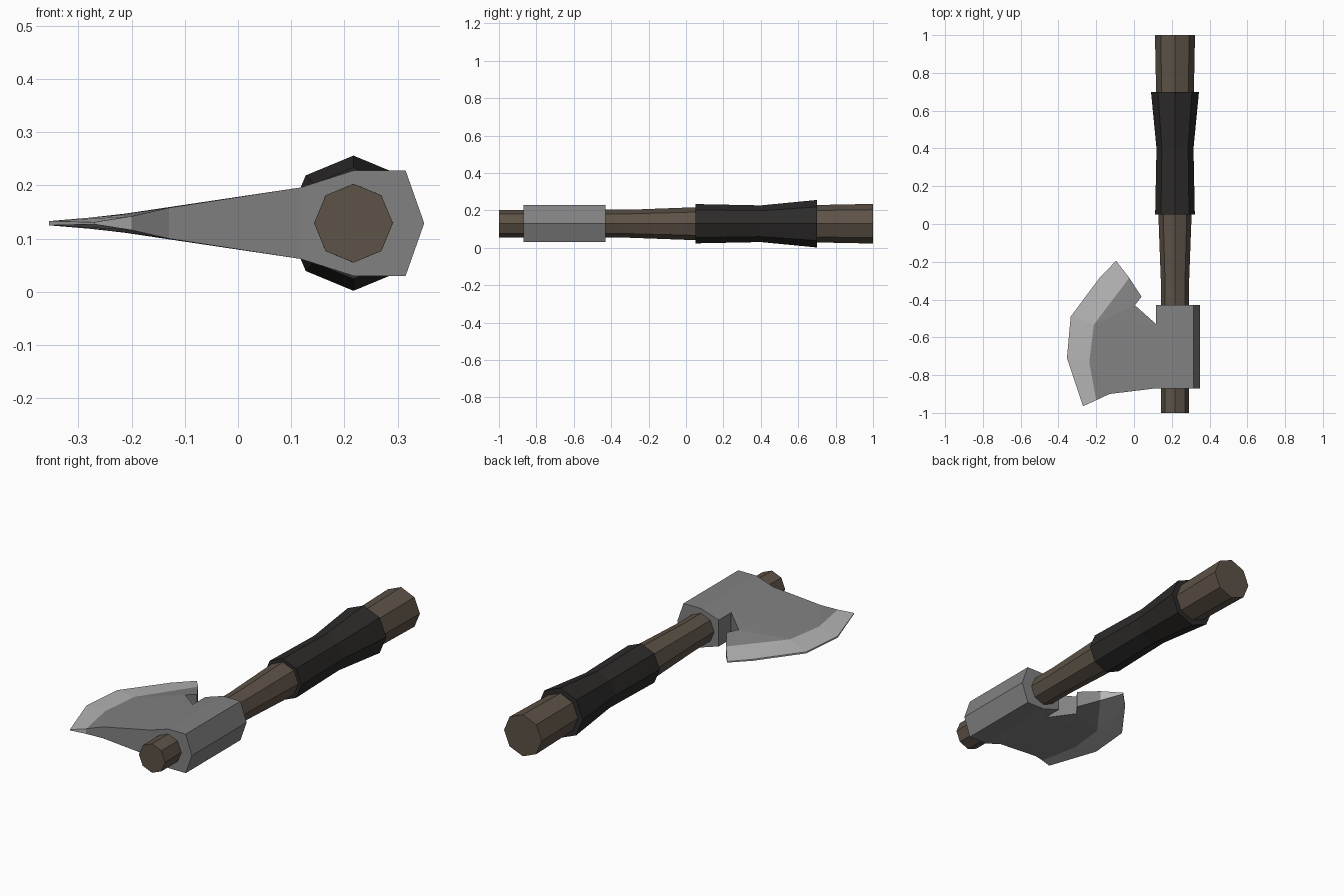
import bpy, bmesh
from math import cos, sin, pi

if "Cube" in bpy.data.objects:
    bpy.data.objects.remove(bpy.data.objects["Cube"])

AX, AZ = 0.217, 0.129          # handle axis, also the mirror plane of the head


def material(name, color):
    m = bpy.data.materials.new(name)
    m.diffuse_color = (*color, 1)
    m.use_nodes = True
    m.node_tree.nodes["Principled BSDF"].inputs["Base Color"].default_value = m.diffuse_color
    return m


WOOD = material("wood", (0.11, 0.085, 0.063))
LEATHER = material("leather", (0.026, 0.024, 0.023))
STEEL = material("steel", (0.22, 0.22, 0.22))
EDGE = material("honed_steel", (0.46, 0.46, 0.46))


def finish(name, bm, *mats):
    bmesh.ops.recalc_face_normals(bm, faces=bm.faces)
    mesh = bpy.data.meshes.new(name)
    bm.to_mesh(mesh)
    bm.free()
    for m in mats:
        mesh.materials.append(m)
    ob = bpy.data.objects.new(name, mesh)
    bpy.context.collection.objects.link(ob)
    return ob


def loft(name, sections, mat):
    """Skin a list of closed rings and cap both ends."""
    bm = bmesh.new()
    rings = [[bm.verts.new(p) for p in s] for s in sections]
    n = len(rings[0])
    for a, b in zip(rings, rings[1:]):
        for i in range(n):
            j = (i + 1) % n
            bm.faces.new((a[i], a[j], b[j], b[i]))
    bm.faces.new(rings[0])
    bm.faces.new(rings[-1])
    return finish(name, bm, mat)


def octagon(y, r):
    return [(AX + r * cos(k * pi / 4), y, AZ + r * sin(k * pi / 4)) for k in range(8)]


# Wooden handle and leather grip
loft("handle", [octagon(y, r) for y, r in
                [(-1, .074), (-.3, .075), (.05, .088), (.7, .1), (1, .106)]], WOOD)
loft("grip_wrap", [octagon(y, r) for y, r in
                   [(.05, .105), (.4, .098), (.7, .127)]], LEATHER)

# Socket block around the handle
half = [(.117, .067), (.217, .099), (.315, .099), (.35, 0)]
profile = half + [(x, -h) for x, h in half[-2::-1]]
loft("head_socket", [[(x, y, AZ + h) for x, h in profile] for y in (-.87, -.43)], STEEL)

# Blade: x, y, half thickness; mirrored above and below the centre plane
P = {
    "A": (.117, -.87, .067), "B": (.117, -.53, .067), "C": (-.13, -.9, .029),
    "D": (.005, -.43, .048), "E": (.04, -.385, .042),
    "i": (-.2, -.933, .013), "j": (-.237, -.73, .014),
    "k": (-.212, -.532, .018), "l": (-.025, -.285, .026),
    "p": (-.27, -.965, .002), "q": (-.355, -.71, .004),
    "r": (-.335, -.49, .004), "s": (-.18, -.282, .004), "t": (-.095, -.195, .003),
}
bm = bmesh.new()
top = {k: bm.verts.new((x, y, AZ + h)) for k, (x, y, h) in P.items()}
low = {k: bm.verts.new((x, y, AZ - h)) for k, (x, y, h) in P.items()}
for group, idx in (("ACj Cij AjkB BkD Dkl DlE", 0), ("ipqj jqrk krs kstl", 1)):
    for f in group.split():
        for side in (top, low):
            bm.faces.new([side[c] for c in f]).material_index = idx
outline = "ACipqrstlEDB"
for a, b in zip(outline, outline[1:] + outline[0]):
    f = bm.faces.new((top[a], top[b], low[b], low[a]))
    f.material_index = int(a in "ipqrst" and b in "pqrstl")
finish("blade", bm, STEEL, EDGE)
